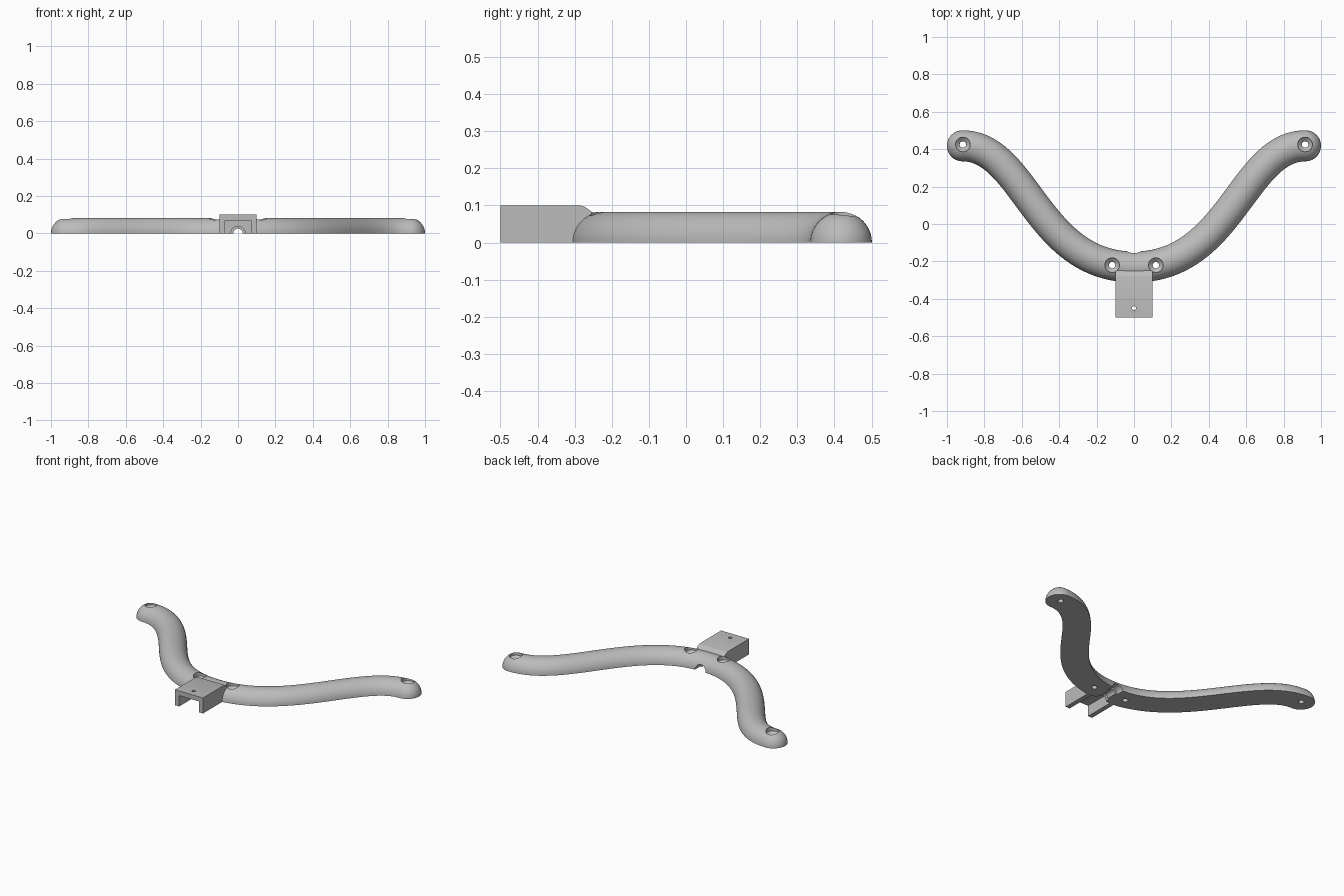
import bpy, bmesh, math
from mathutils import Vector, Matrix
from mathutils.geometry import interpolate_bezier

cube = bpy.data.objects.get("Cube")
if cube:
    bpy.data.objects.remove(cube)

R = 0.083          # radius of the half-round bar
grey = bpy.data.materials.new("light grey")
grey.use_nodes = True
grey.diffuse_color = (0.5, 0.5, 0.5, 1)
grey.node_tree.nodes["Principled BSDF"].inputs["Base Color"].default_value = (0.5, 0.5, 0.5, 1)


def finish(bm, name):
    bmesh.ops.remove_doubles(bm, verts=bm.verts, dist=1e-5)
    bmesh.ops.recalc_face_normals(bm, faces=bm.faces)
    mesh = bpy.data.meshes.new(name)
    bm.to_mesh(mesh)
    bm.free()
    mesh.materials.append(grey)
    obj = bpy.data.objects.new(name, mesh)
    bpy.context.collection.objects.link(obj)
    return obj


def prism(name, profile, half_width):
    """Extrude a (y, z) profile along x."""
    bm = bmesh.new()
    face = bm.faces.new([bm.verts.new((-half_width, y, z)) for y, z in profile])
    new = bmesh.ops.extrude_face_region(bm, geom=[face])["geom"]
    bmesh.ops.translate(bm, vec=(2 * half_width, 0, 0),
                        verts=[v for v in new if isinstance(v, bmesh.types.BMVert)])
    return finish(bm, name)


def lathe(name, profile, matrix):
    """Closed solid of stacked (radius, height) rings around local z."""
    bm = bmesh.new()
    n = 32
    rings = [[bm.verts.new((r * math.cos(2 * math.pi * i / n),
                            r * math.sin(2 * math.pi * i / n), h)) for i in range(n)]
             for r, h in profile]
    for a, b in zip(rings, rings[1:]):
        for i in range(n):
            bm.faces.new((a[i], a[(i + 1) % n], b[(i + 1) % n], b[i]))
    bm.faces.new(rings[0])
    bm.faces.new(rings[-1])
    bm.transform(matrix)
    return finish(bm, name)


def combine(target, other, operation):
    mod = target.modifiers.new(operation.lower(), "BOOLEAN")
    mod.operation = operation
    mod.solver = "EXACT"
    mod.object = other
    bpy.context.view_layer.objects.active = target
    bpy.ops.object.modifier_apply(modifier=mod.name)
    bpy.data.objects.remove(other)


# Centre line: one S-curve per arm, mirrored
right_half = interpolate_bezier(Vector((0, -0.23, 0)), Vector((0.52, -0.23, 0)),
                                Vector((0.58, 0.418, 0)), Vector((0.917, 0.418, 0)), 40)
path = [Vector((-p.x, p.y, 0)) for p in reversed(right_half[1:])] + list(right_half)
stations = []
for i, p in enumerate(path):
    t = (path[min(i + 1, len(path) - 1)] - path[max(i - 1, 0)]).normalized()
    if i in (0, len(path) - 1):
        t = Vector((1, 0, 0))
    stations.append((p, t, R))
# Rounded ends: shrinking rings beyond each end
caps = [math.pi / 2 * k / 10 for k in range(1, 11)]
first, last = path[0], path[-1]
axis = Vector((1, 0, 0))
stations = ([(first - axis * R * math.sin(a), axis, R * math.cos(a)) for a in reversed(caps)]
            + stations
            + [(last + axis * R * math.sin(a), axis, R * math.cos(a)) for a in caps])

# Half-round bar
bm = bmesh.new()
seg = 24
rings = []
for p, t, r in stations:
    side = Vector((-t.y, t.x, 0))
    r = max(r, 1e-7)
    rings.append([bm.verts.new(p + side * r * math.cos(math.pi * k / seg)
                               + Vector((0, 0, r * math.sin(math.pi * k / seg))))
                  for k in range(seg + 1)])
for a, b in zip(rings, rings[1:]):
    for k in range(seg + 1):
        j = (k + 1) % (seg + 1)
        bm.faces.new((a[k], a[j], b[j], b[k]))
bmesh.ops.dissolve_degenerate(bm, edges=bm.edges, dist=1e-6)
handle = finish(bm, "curved_handle_with_bracket")

# Bracket block with sloped rear edge, then its open channel
combine(handle, prism("bracket", [(-0.5, 0), (-0.5, 0.1), (-0.285, 0.1), (-0.272, 0.096),
                                  (-0.25, 0.08), (-0.23, 0.06), (-0.23, 0)], 0.1), "UNION")
combine(handle, prism("channel_cutter", [(-0.6, -0.1), (-0.6, 0.07),
                                         (-0.3, 0.07), (-0.3, -0.1)], 0.07), "DIFFERENCE")

# Countersunk screw holes
for x, y in ((0.915, 0.425), (0.117, -0.22)):
    for s in (-1, 1):
        cutter = lathe("screw_cutter", [(0.017, -0.1), (0.017, 0.04), (0.039, 0.058), (0.039, 0.2)],
                       Matrix.Translation((s * x, y, 0)))
        combine(handle, cutter, "DIFFERENCE")

# Small pin hole in the bracket top
combine(handle, lathe("pin_cutter", [(0.011, 0.03), (0.011, 0.2)],
                      Matrix.Translation((0, -0.45, 0))), "DIFFERENCE")

# Stepped cable passage running front to back under the middle
along_y = Matrix.Rotation(-math.pi / 2, 4, "X")
combine(handle, lathe("passage_cutter", [(0.038, -0.4), (0.038, -0.27), (0.025, -0.27),
                                         (0.025, -0.2), (0.038, -0.2), (0.038, 0)],
                      along_y), "DIFFERENCE")

bpy.ops.object.select_all(action="DESELECT")
handle.select_set(True)
bpy.context.view_layer.objects.active = handle
bpy.ops.object.shade_smooth_by_angle(angle=math.radians(30))
